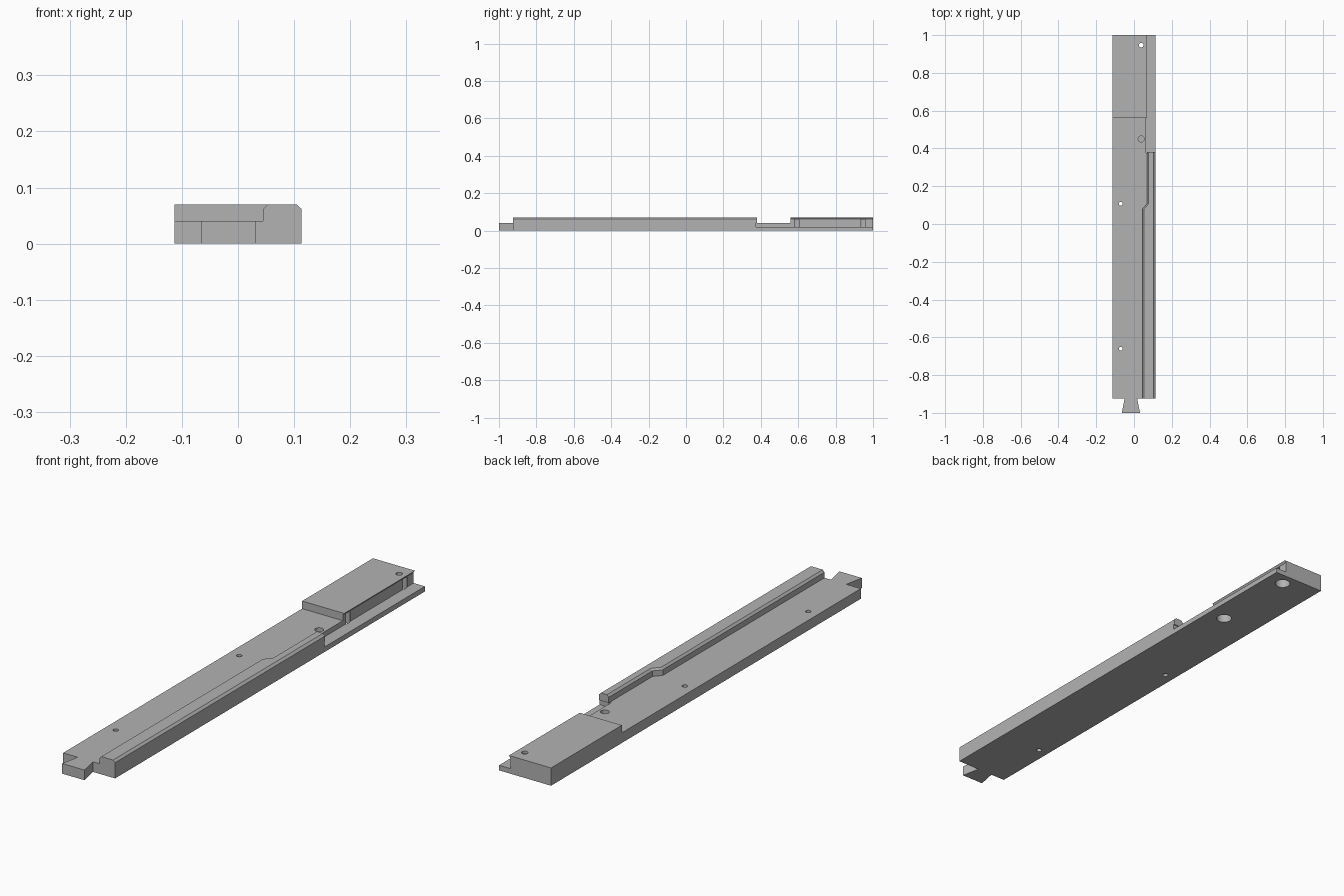
import bpy, bmesh

cube = bpy.data.objects.get("Cube")
if cube:
    bpy.data.objects.remove(cube, do_unlink=True)

grey = bpy.data.materials.new("plain_grey")
grey.use_nodes = True
grey.diffuse_color = (0.45, 0.45, 0.45, 1)
grey.node_tree.nodes["Principled BSDF"].inputs["Base Color"].default_value = (0.45, 0.45, 0.45, 1)

W = 0.113            # half width
FRONT, BACK = -0.925, 1.0
LOW, MID, TOP = 0.02, 0.04, 0.07
LIP = 0.062          # height where the bevels begin
WALL, STEP = 0.064, 0.375


def loft(name, sections):
    """Solid through a row of matching cross-sections."""
    bm = bmesh.new()
    rings = [[bm.verts.new(p) for p in s] for s in sections]
    bm.faces.new(rings[0])
    bm.faces.new(rings[-1])
    n = len(rings[0])
    for a, b in zip(rings, rings[1:]):
        for i in range(n):
            j = (i + 1) % n
            bm.faces.new((a[i], a[j], b[j], b[i]))
    bmesh.ops.recalc_face_normals(bm, faces=bm.faces)
    mesh = bpy.data.meshes.new(name)
    bm.to_mesh(mesh)
    bm.free()
    mesh.materials.append(grey)
    ob = bpy.data.objects.new(name, mesh)
    bpy.context.collection.objects.link(ob)
    return ob


def slab(name, outline, z0, z1):
    return loft(name, [[(x, y, z) for x, y in outline] for z in (z0, z1)])


def combine(target, other, operation):
    mod = target.modifiers.new(operation.lower(), 'BOOLEAN')
    mod.operation, mod.solver, mod.object = operation, 'EXACT', other
    bpy.context.view_layer.objects.active = target
    bpy.ops.object.modifier_apply(modifier=mod.name)
    bpy.data.objects.remove(other, do_unlink=True)


# Base plate with dovetail tab in front and cut-back side at the rear
body = slab("base_rail", [
    (-W, FRONT), (-0.05, FRONT), (-0.065, -1), (0.032, -1), (0.017, FRONT),
    (W, FRONT), (W, STEP), (WALL, STEP), (WALL, BACK), (-W, BACK)], 0, MID)

# Low ledge beside the rear block
combine(body, slab("side_ledge", [(WALL, STEP), (W, STEP), (W, BACK), (WALL, BACK)], 0, LOW), 'UNION')


# Raised bevelled guide that narrows part way along
def guide_section(y, left):
    return [(left, y, MID), (W, y, MID), (W, y, LIP), (0.104, y, TOP),
            (left + 0.008, y, TOP), (left, y, LIP)]


stations = [(FRONT, 0.045), (0.08, 0.045), (0.108, 0.07), (0.38, 0.07)]
combine(body, loft("guide", [guide_section(y, x) for y, x in stations]), 'UNION')

# Rear block with an overhanging bevelled lip
block = [(-W, MID), (WALL, MID), (WALL, LIP), (0.07, TOP), (-W, TOP)]
combine(body, loft("rear_block", [[(x, y, z) for x, z in block] for y in (0.56, BACK)]), 'UNION')

# Screw holes, counterbores from below and a blind hole: x, y, radius, bottom, top
holes = [
    (-0.07, -0.66, 0.01, -0.1, 0.1),
    (-0.07, 0.107, 0.01, -0.1, 0.1),
    (0.038, 0.947, 0.012, -0.1, 0.1),
    (0.038, 0.947, 0.029, -0.1, 0.06),
    (0.038, 0.592, 0.029, -0.1, 0.06),
    (0.038, 0.45, 0.016, LOW, 0.1),
]
for x, y, r, z0, z1 in holes:
    bpy.ops.mesh.primitive_cylinder_add(vertices=32, radius=r, depth=z1 - z0, location=(x, y, (z0 + z1) / 2))
    cutter = bpy.context.object
    cutter.data.materials.append(grey)
    combine(body, cutter, 'DIFFERENCE')

bpy.ops.object.select_all(action='DESELECT')
body.select_set(True)
bpy.context.view_layer.objects.active = body
bpy.ops.object.shade_smooth_by_angle()
